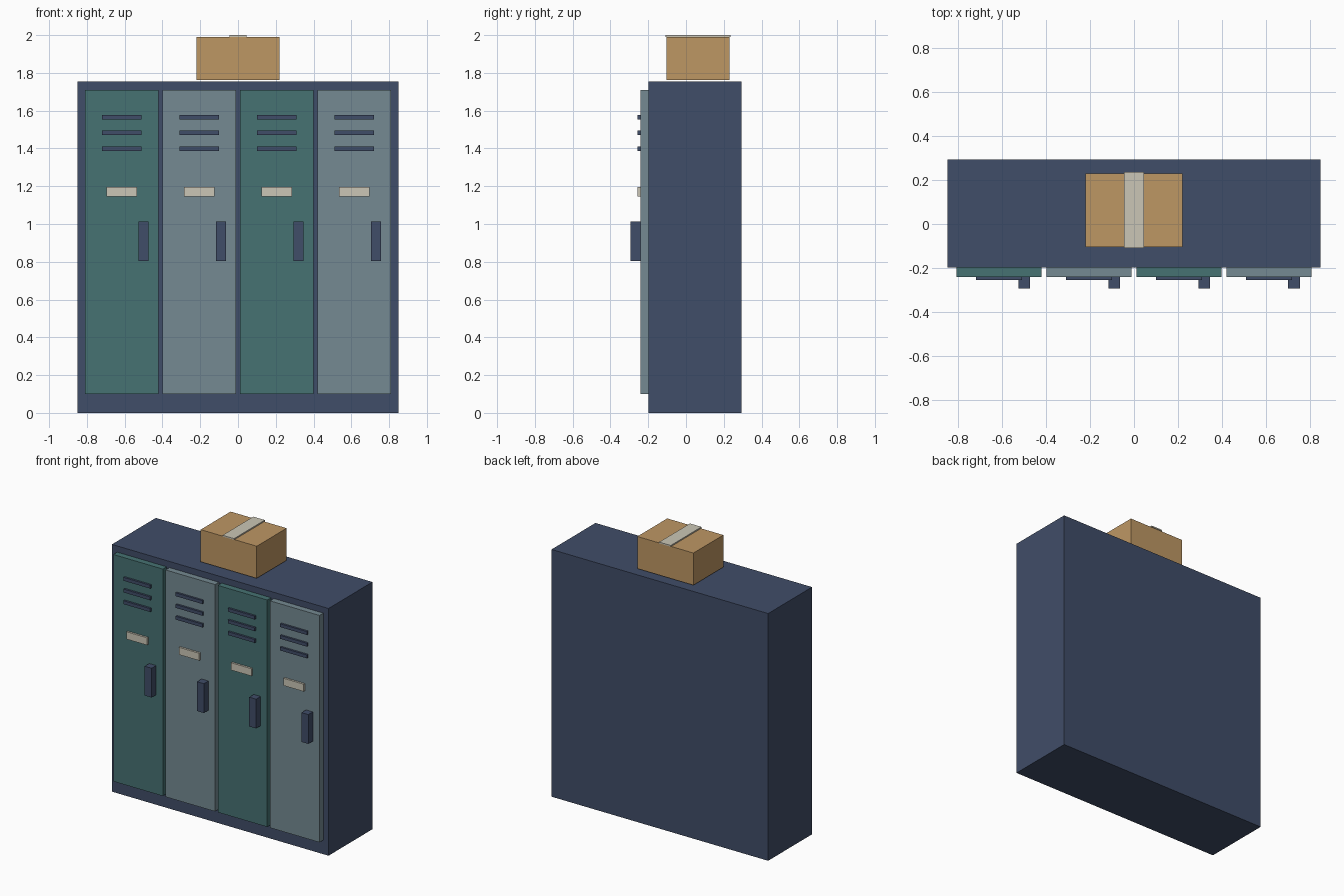
import bpy
import bmesh

cube = bpy.data.objects.get("Cube")
if cube:
    bpy.data.objects.remove(cube, do_unlink=True)


def material(name, r, g, b):
    m = bpy.data.materials.new(name)
    m.use_nodes = True
    m.diffuse_color = (r, g, b, 1)
    m.node_tree.nodes["Principled BSDF"].inputs["Base Color"].default_value = (r, g, b, 1)
    return m


navy = material("navy metal", 0.051, 0.074, 0.138)
teal = material("teal paint", 0.061, 0.168, 0.171)
grey = material("blue grey paint", 0.178, 0.254, 0.287)
card = material("cardboard", 0.515, 0.309, 0.127)
cream = material("cream", 0.597, 0.565, 0.468)


def box(name, mat, x, y, z):
    """Box from its (low, high) range on each axis."""
    ranges = (x, y, z)
    bm = bmesh.new()
    bmesh.ops.create_cube(bm, size=1)
    for v in bm.verts:
        v.co = [(hi - lo) * c for (lo, hi), c in zip(ranges, v.co)]
    mesh = bpy.data.meshes.new(name)
    bm.to_mesh(mesh)
    bm.free()
    mesh.materials.append(mat)
    obj = bpy.data.objects.new(name, mesh)
    obj.location = [(lo + hi) / 2 for lo, hi in ranges]
    bpy.context.collection.objects.link(obj)
    return obj


def span(centre, width):
    return (centre - width / 2, centre + width / 2)


# Cabinet
box("cabinet", navy, (-0.85, 0.85), (-0.199, 0.293), (0, 1.754))

# Four doors, each with vents, name plate and handle
face = -0.242
for i in range(4):
    cx = (i - 1.5) * 0.41
    n = i + 1
    box(f"door_{n}", grey if i % 2 else teal, span(cx, 0.388), (face, -0.199), (0.1, 1.71))
    for k in range(3):
        box(f"vent_{n}_{k + 1}", navy, span(cx, 0.21), (face - 0.014, face), span(1.565 - k * 0.083, 0.024))
    box(f"name_plate_{n}", cream, span(cx, 0.16), (face - 0.014, face), span(1.171, 0.052))
    box(f"handle_{n}", navy, span(cx + 0.115, 0.054), (-0.293, face), (0.804, 1.012))

# Taped carton on top
box("carton", card, (-0.22, 0.22), (-0.104, 0.231), (1.763, 1.991))
box("carton_tape", cream, (-0.045, 0.045), (-0.109, 0.236), (1.991, 2.0))
